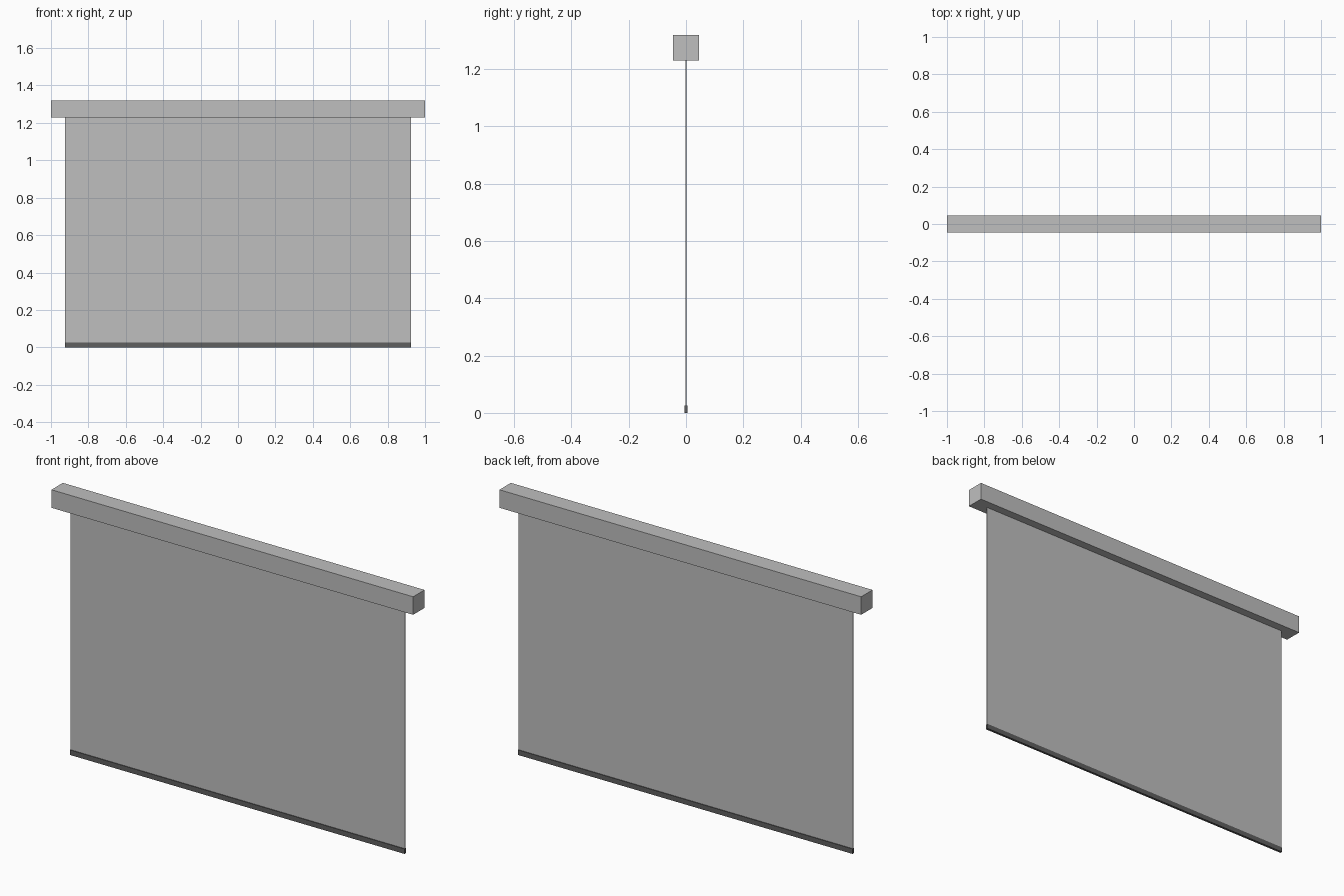
import bpy

cube = bpy.data.objects.get("Cube")
if cube:
    bpy.data.objects.remove(cube, do_unlink=True)


def make_material(name, value):
    mat = bpy.data.materials.new(name)
    mat.use_nodes = True
    colour = (value, value, value, 1)
    mat.diffuse_color = colour
    mat.node_tree.nodes["Principled BSDF"].inputs["Base Color"].default_value = colour
    return mat


def box(name, width, depth, bottom, top, mat):
    bpy.ops.mesh.primitive_cube_add(size=1, location=(0, 0, (bottom + top) / 2))
    obj = bpy.context.object
    obj.name = name
    obj.scale = (width, depth, top - bottom)
    bpy.ops.object.transform_apply(location=False, rotation=False, scale=True)
    obj.data.materials.append(mat)
    return obj


light_grey = make_material("light_grey", 0.52)
dark_grey = make_material("dark_grey", 0.115)

# Housing along the top
box("roller_case", 2.0, 0.09, 1.23, 1.32, light_grey)

# Thin hanging sheet
box("screen_sheet", 1.85, 0.005, 0.025, 1.23, light_grey)

# Weighted bar along the lower edge
box("bottom_bar", 1.85, 0.012, 0.0, 0.025, dark_grey)
